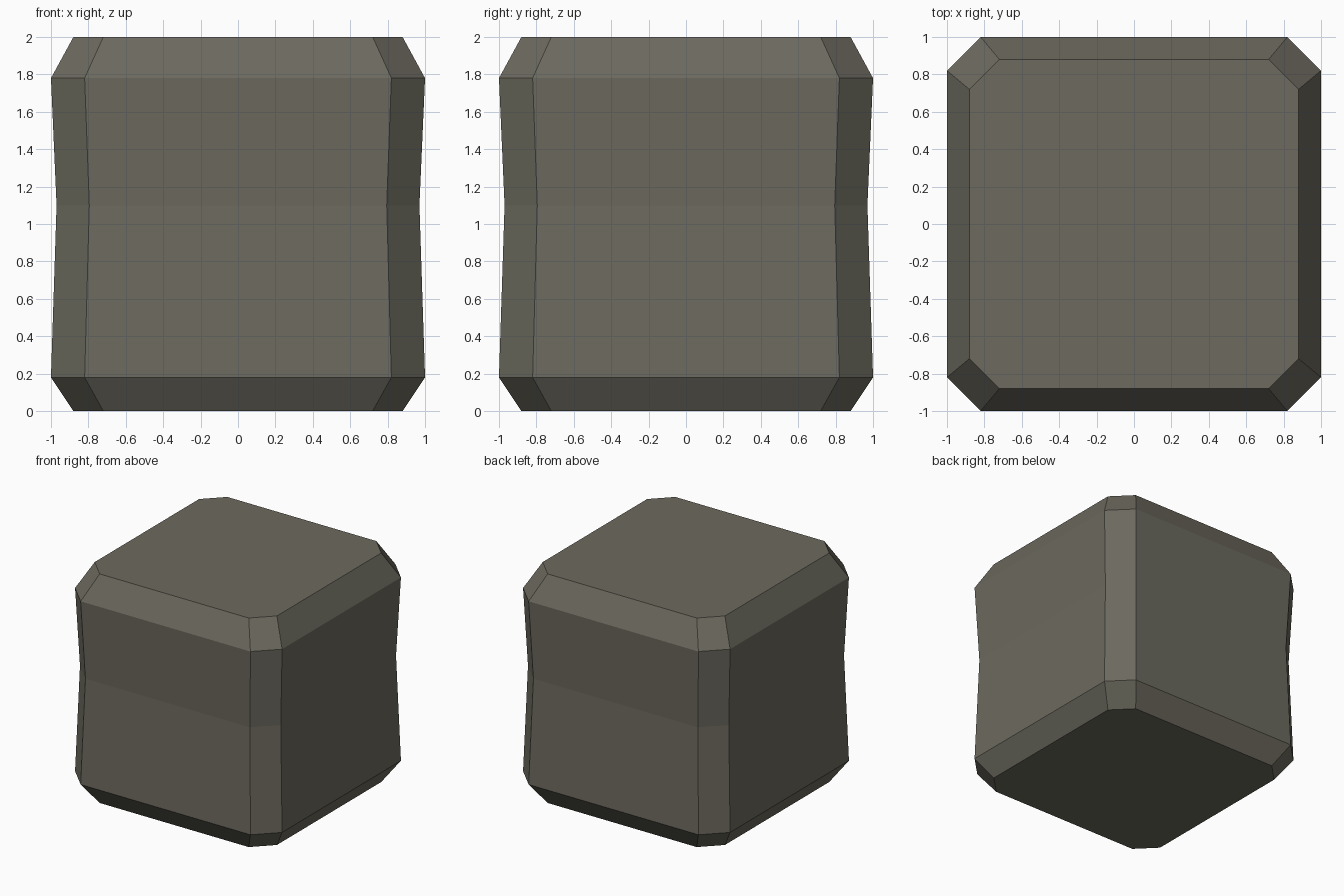
import bpy, bmesh

if "Cube" in bpy.data.objects:
    bpy.data.objects.remove(bpy.data.objects["Cube"])

# Stone colour
stone = bpy.data.materials.new("warm_grey_stone")
stone.diffuse_color = (0.150, 0.143, 0.112, 1)
stone.use_nodes = True
stone.node_tree.nodes["Principled BSDF"].inputs["Base Color"].default_value = stone.diffuse_color

# Rings of the block: height, half width, half length of the flat side
RINGS = [(0.0, 0.88, 0.72), (0.18, 1.0, 0.82), (1.10, 0.97, 0.795),
         (1.78, 1.0, 0.82), (2.0, 0.88, 0.72)]


def octagon(bm, z, w, f):
    pts = [(f, -w), (w, -f), (w, f), (f, w), (-f, w), (-w, f), (-w, -f), (-f, -w)]
    return [bm.verts.new((x, y, z)) for x, y in pts]


# Chamfered block with a slightly pinched waist
bm = bmesh.new()
loops = [octagon(bm, *r) for r in RINGS]
for lo, hi in zip(loops, loops[1:]):
    for i in range(8):
        j = (i + 1) % 8
        bm.faces.new((lo[i], lo[j], hi[j], hi[i]))
bm.faces.new(loops[0][::-1])
bm.faces.new(loops[-1])
bmesh.ops.recalc_face_normals(bm, faces=bm.faces)

mesh = bpy.data.meshes.new("stone_block")
bm.to_mesh(mesh)
bm.free()
mesh.materials.append(stone)
block = bpy.data.objects.new("stone_block", mesh)
bpy.context.collection.objects.link(block)
